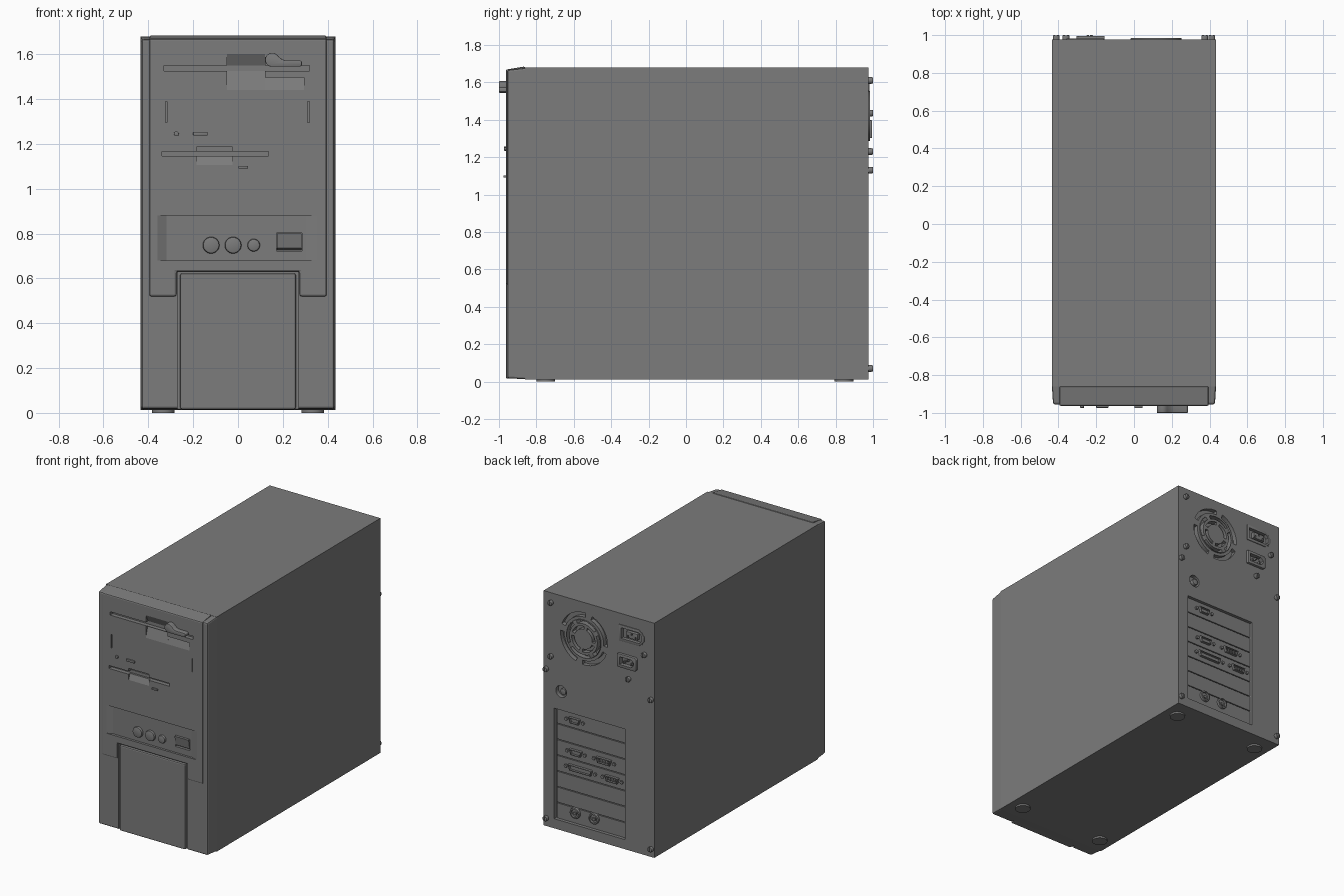
import bpy, bmesh
from math import cos, sin, pi, radians

if "Cube" in bpy.data.objects:
    bpy.data.objects.remove(bpy.data.objects["Cube"])

FRONT, BACK = -0.963, 0.977


def prism(name, pts, a, b, axis='y', bevel=0):
    """Extrude a 2D outline along an axis: x takes (y,z), y takes (x,z), z takes (x,y)."""
    place = {'x': lambda p, t: (t, p[0], p[1]),
             'y': lambda p, t: (p[0], t, p[1]),
             'z': lambda p, t: (p[0], p[1], t)}[axis]
    bm = bmesh.new()
    lo = [bm.verts.new(place(p, a)) for p in pts]
    hi = [bm.verts.new(place(p, b)) for p in pts]
    bm.faces.new(lo)
    bm.faces.new(hi[::-1])
    n = len(pts)
    for i in range(n):
        bm.faces.new((lo[i], hi[i], hi[(i + 1) % n], lo[(i + 1) % n]))
    bmesh.ops.recalc_face_normals(bm, faces=bm.faces)
    me = bpy.data.meshes.new(name)
    bm.to_mesh(me)
    bm.free()
    ob = bpy.data.objects.new(name, me)
    bpy.context.collection.objects.link(ob)
    if bevel:
        round_edges(ob, bevel)
    return ob


def apply(ob, mod):
    bpy.context.view_layer.objects.active = ob
    bpy.ops.object.modifier_apply(modifier=mod.name)


def round_edges(ob, width):
    m = ob.modifiers.new('Bevel', 'BEVEL')
    m.width, m.segments, m.limit_method = width, 2, 'ANGLE'
    apply(ob, m)


def cut(target, *cutters):
    for c in cutters:
        m = target.modifiers.new('Cut', 'BOOLEAN')
        m.operation, m.object, m.solver = 'DIFFERENCE', c, 'EXACT'
        apply(target, m)
        bpy.data.objects.remove(c)


def rect(x0, x1, z0, z1):
    return [(x0, z0), (x1, z0), (x1, z1), (x0, z1)]


def box(name, x0, x1, z0, z1, y0, y1, bevel=0):
    return prism(name, rect(x0, x1, z0, z1), y0, y1, 'y', bevel)


def arc(x, z, r, a0=0, a1=360, n=24):
    full = a1 - a0 == 360
    return [(x + r * cos(radians(a0 + (a1 - a0) * i / (n if full else n - 1))),
             z + r * sin(radians(a0 + (a1 - a0) * i / (n if full else n - 1)))) for i in range(n)]


def disc(name, x, z, r, y0, y1, bevel=0, n=24):
    return prism(name, arc(x, z, r, n=n), y0, y1, 'y', bevel)


def wedge(x0, x1, z_edge, z_deep, depth):
    """Scoop cutter for the front: shallow at z_edge, deepest at z_deep."""
    f = FRONT
    return prism('scoop', [(f - .02, z_edge), (f, z_edge), (f + depth, z_deep), (f - .02, z_deep)],
                 x0, x1, 'x')


# ---- case body
body = box('case_body', -.435, .435, .012, 1.678, -.86, BACK)

# ---- front bezel, tapered to the front
bezel = box('front_bezel', -.435, .435, .012, 1.678, -.955, -.85)
for v in bezel.data.vertices:
    if v.co.y < -.9:
        v.co.x *= .985
        if v.co.z > 1:
            v.co.z = 1.666
        else:
            v.co.z = .018
m = bezel.modifiers.new('Bevel', 'BEVEL')
m.width, m.segments, m.limit_method, m.angle_limit = .01, 2, 'ANGLE', radians(30)
apply(bezel, m)
cut(bezel, box('hole', -.38, .38, .65, 1.65, -1, -.9))

# ---- drive panel, notched at the bottom and folded over the top
panel = prism('drive_panel', [(-.395, .52), (-.275, .52), (-.275, .63), (.275, .63), (.275, .52),
                              (.395, .52), (.395, 1.685), (-.395, 1.685)], FRONT, -.86)
for v in panel.data.vertices:
    if v.co.z > 1.6 and v.co.y < -.9:
        v.co.z = 1.668
round_edges(panel, .008)

# ---- lower door standing in a groove
cut(bezel, box('groove', -.27, .27, -.1, .628, -1, -.93))
door = box('lower_door', -.258, .258, .016, .622, FRONT, -.9, .008)

# ---- drive openings
F = FRONT - .02
cut(panel,
    wedge(-.05, .12, 1.44, 1.525, .025), wedge(-.05, .12, 1.60, 1.55, .025),
    wedge(.12, .295, 1.44, 1.495, .018),
    box('slot', -.33, .32, 1.526, 1.55, F, FRONT + .03),
    box('slot', -.323, -.316, 1.295, 1.39, F, FRONT + .01),
    box('slot', .311, .318, 1.295, 1.39, F, FRONT + .01),
    wedge(-.185, -.025, 1.105, 1.18, .03),
    box('slot', -.34, .135, 1.145, 1.166, F, FRONT + .03),
    box('slot', -.185, -.025, 1.166, 1.187, F, FRONT + .04))

# ---- drive lever, eject buttons and lights
prism('drive_lever', arc(.152, 1.575, .031, 40, 270, 14) + [(.275, 1.544), (.285, 1.55),
      (.285, 1.566), (.278, 1.572), (.21, 1.572), (.195, 1.578)], -1.0, -.93, bevel=.003)
disc('headphone_socket', -.275, 1.245, .011, FRONT - .01, -.95, .002, 16)
box('disc_eject_button', -.2, -.135, 1.237, 1.253, FRONT - .01, -.95, .003)
box('floppy_eject_button', .002, .045, 1.09, 1.102, FRONT - .012, -.95, .002)

# ---- control strip with buttons and rocker switch
cut(panel,
    prism('strip', [(-.36, F), (-.36, FRONT), (-.32, FRONT + .018), (.3, FRONT + .015),
                    (.352, FRONT), (.352, F)], .68, .88, 'z'),
    box('well', .172, .286, .722, .803, F, FRONT + .035))
for i, (x, r) in enumerate([(-.12, .037), (-.022, .037), (.07, .028)]):
    disc(f'front_button_{i + 1}', x, .748, r, FRONT, -.93, .008, 32)
prism('power_switch', [(-.925, .726), (-.95, .736), (-.96, .8), (-.925, .8)], .174, .284, 'x')

# ---- feet
for x in (-.333, .333):
    for y in (-.75, .845):
        prism('foot', arc(x, y, .05, n=32), 0, .02, 'z')

# ---- back: fan grille
fx, fz = .117, 1.42
boss = disc('fan_boss', fx, fz, .135, .96, BACK + .008, .004, 48)
for r0, r1, off in ((.155, .185, 20), (.11, .132, 65), (.07, .092, 20)):
    for k in range(4):
        a = off + 90 * k
        pts = arc(fx, fz, r1, a, a + 74, 12) + arc(fx, fz, r0, a + 74, a, 12)
        cut(body, prism('vent', pts, BACK - .03, BACK + .05))
        if r1 < .14:
            cut(boss, prism('vent', pts, .9, BACK + .05))

# ---- back: power sockets with pins
def socket(name, x, z, w, h, top, chamfer, depth):
    def shape(s, c):
        a, b = w / 2 - s, h / 2 - s
        return [(x + a, z - b), (x + a, z + b), (x - a + c, z + b), (x - a, z + b - c),
                (x - a, z - b + c), (x - a + c, z - b)]
    cut(body, box('opening', x - w / 2 + .015, x + w / 2 - .015, z - h / 2 + .015, z + h / 2 - .015,
                  .955, BACK + .05))
    plate = prism(name, shape(0, chamfer), .94, top, bevel=.003)
    cut(plate, prism('inner', shape(.02, .02), top - depth, top + .05))


socket('power_outlet', -.258, 1.542, .2, .115, BACK + .005, .04, .024)
core = box('outlet_core', -.305, -.215, 1.52, 1.564, .95, BACK + .003, .004)
socket('power_inlet', -.23, 1.35, .15, .095, .995, .012, .03)
for dx, dz in ((-.03, -.01), (0, .01), (.03, -.01)):
    cut(core, box('contact', -.264 + dx, -.256 + dx, 1.535 + dz, 1.549 + dz, .965, 1.05))
    box('inlet_pin', -.234 + dx, -.226 + dx, 1.342 + dz, 1.358 + dz, .95, .988)

# ---- back: round hole with plug
cut(body, disc('hole', .297, .997, .042, BACK - .03, BACK + .05, n=32))
disc('hole_plug', .285, .997, .022, .93, BACK - .003, .004)

# ---- back: expansion bay and slot covers
X0, X1, Z0, Z1, N = -.203, .352, .08, .865, 7
cut(body, box('bay', X0, X1, Z0, Z1, BACK - .03, BACK + .05))
pitch = (Z1 - Z0) / N
COVER = BACK - .018
for i in range(N):
    box('slot_cover', X0 + .004, X1 - .012, Z0 + i * pitch + .003, Z0 + (i + 1) * pitch - .003,
        .94, COVER)


# ---- back: connectors
def port(x, z, w, pins=True):
    h = .021
    shell = prism('port_shell', [(x - w / 2, z + h), (x + w / 2, z + h), (x + w / 2 - .012, z - h),
                                 (x - w / 2 + .012, z - h)], .94, BACK - .002, bevel=.004)
    cut(shell, prism('inner', [(x - w / 2 + .009, z + h - .006), (x + w / 2 - .009, z + h - .006),
                               (x + w / 2 - .018, z - h + .006), (x - w / 2 + .018, z - h + .006)],
                     COVER, BACK + .05))
    for s in (-1, 1):
        disc('port_nut', x + s * (w / 2 + .02), z, .012, .94, BACK - .006, n=6)
    if pins:
        for row in (-1, 1):
            for k in range(4):
                disc('port_pin', x + (k - 1.5) * w * .18, z + row * .007, .004, .94, BACK - .008, n=6)


for row, x, w, pins in ((6, .2, .09, False), (4, .19, .1, False), (4, -.03, .12, True),
                        (3, .155, .19, False), (3, -.094, .11, True)):
    port(x, Z0 + (row + .5) * pitch, w, pins)
zr = Z0 + .6 * pitch + .01
for x in (.195, .047):
    ring = disc('round_port', x, zr, .038, .94, BACK - .002, .004, 32)
    cut(ring, disc('inner', x, zr, .028, COVER, BACK + .05))
    box('round_port_key', x - .01, x + .01, zr - .012, zr + .004, .94, BACK - .008)

# ---- back: screws with a driver slot
screws = [(s * .412, z) for s in (-1, 1) for z in (1.13, .07)]
screws += [(.375, 1.61), (.375, 1.23), (-.36, 1.435), (-.235, 1.23)]
for x, z in screws:
    head = disc('screw', x, z, .018, .96, 1.0, .005, 16)
    cut(head, box('slot', x - .003, x + .003, z - .03, z + .03, .993, 1.05))

# ---- dark grey finish; smooth the small round parts, keep the large panels flat
grey = bpy.data.materials.new('dark_grey')
grey.diffuse_color = (.2, .2, .2, 1)
grey.use_nodes = True
grey.node_tree.nodes["Principled BSDF"].inputs["Base Color"].default_value = grey.diffuse_color
for ob in bpy.data.objects:
    ob.data.materials.clear()
    ob.data.materials.append(grey)
    ob.select_set(ob not in (body, bezel, panel, door))
bpy.context.view_layer.objects.active = boss
bpy.ops.object.shade_smooth_by_angle(angle=radians(30))
